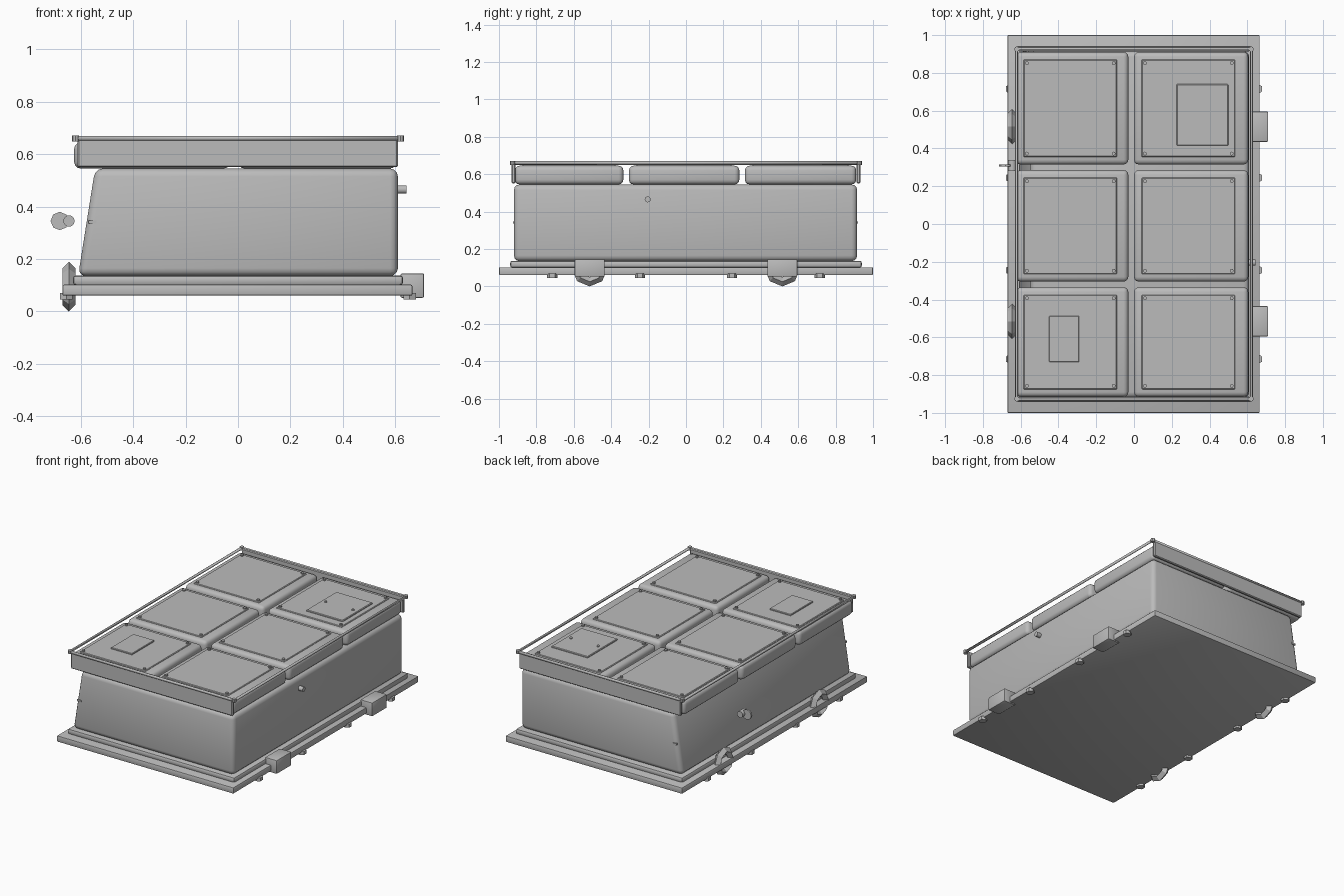
import bpy, bmesh, math
from mathutils import Matrix, Vector

cube = bpy.data.objects.get("Cube")
if cube:
    bpy.data.objects.remove(cube, do_unlink=True)

GREY = (0.5, 0.5, 0.5, 1)
grey = bpy.data.materials.new("plain grey")
grey.use_nodes = True
grey.diffuse_color = GREY
grey.node_tree.nodes["Principled BSDF"].inputs["Base Color"].default_value = GREY


def finish(name, bm, smooth=True):
    """Turn a bmesh into a named grey object."""
    bmesh.ops.recalc_face_normals(bm, faces=bm.faces)
    mesh = bpy.data.meshes.new(name)
    bm.to_mesh(mesh)
    bm.free()
    mesh.materials.append(grey)
    obj = bpy.data.objects.new(name, mesh)
    bpy.context.collection.objects.link(obj)
    if smooth:
        bpy.ops.object.select_all(action='DESELECT')
        obj.select_set(True)
        bpy.context.view_layer.objects.active = obj
        bpy.ops.object.shade_smooth_by_angle(angle=math.radians(35))
    return obj


def box(name, x, y, z, bevel=0.0, segments=2, lean=0.0):
    """Box from (min, max) ranges; lean moves the top of the -x side inwards."""
    bm = bmesh.new()
    bmesh.ops.create_cube(bm, size=1)
    for v in bm.verts:
        slant = lean if v.co.x < 0 and v.co.z > 0 else 0
        v.co = Vector([r[0] if c < 0 else r[1] for c, r in zip(v.co, (x, y, z))])
        v.co.x += slant
    if bevel:
        bmesh.ops.bevel(bm, geom=bm.edges[:], offset=bevel, segments=segments,
                        profile=0.5, affect='EDGES', clamp_overlap=True)
    return finish(name, bm)


def prism(name, loc, radius, depth, axis='Z', sides=8):
    """Regular prism centred on loc and lying along one axis."""
    turn = {'X': Matrix.Rotation(math.pi / 2, 4, 'Y'),
            'Y': Matrix.Rotation(math.pi / 2, 4, 'X'),
            'Z': Matrix.Identity(4)}[axis]
    bm = bmesh.new()
    bmesh.ops.create_cone(bm, cap_ends=True, segments=sides, radius1=radius,
                          radius2=radius, depth=depth,
                          matrix=Matrix.Translation(loc) @ turn)
    return finish(name, bm, sides > 8)


# Base plate, raised step and main body with one slanted side
box("base_plate", (-0.67, 0.665), (-1, 1), (0.06, 0.102), 0.006)
box("base_step", (-0.63, 0.63), (-0.94, 0.94), (0.1, 0.137), 0.012)
box("main_body", (-0.61, 0.61), (-0.92, 0.915), (0.135, 0.545), 0.03, 3, 0.065)

# Cushion-like roof panels, each with a raised sheet and four screws
columns = ((-0.625, -0.03), (0.0, 0.605))
rows = ((-0.915, -0.335), (-0.305, 0.285), (0.315, 0.91))
for i, x in enumerate(columns):
    for y in rows:
        box("roof_panel", x, y, (0.545, 0.645), 0.025, 3)
        left = -0.585 if i == 0 else 0.04
        sheet_x = (left, left + 0.495)
        sheet_y = (y[0] + 0.04, y[1] - 0.04)
        box("panel_sheet", sheet_x, sheet_y, (0.64, 0.651), 0.004, 1)
        for sx in (sheet_x[0] + 0.018, sheet_x[1] - 0.018):
            for sy in (sheet_y[0] + 0.018, sheet_y[1] - 0.018):
                prism("panel_screw", (sx, sy, 0.653), 0.01, 0.014, sides=10)

# Access hatches
box("large_hatch", (0.225, 0.5), (0.415, 0.74), (0.645, 0.66), 0.004, 1)
for x in (0.26, 0.465):
    prism("hatch_screw", (x, 0.577, 0.661), 0.009, 0.012, sides=10)
box("small_hatch", (-0.45, -0.29), (-0.73, -0.487), (0.645, 0.66), 0.003, 1)

# End boards and the thin rail around the roof
for side in (-1, 1):
    edges = sorted((side * 0.912, side * 0.932))
    box("end_board", (-0.612, 0.61), edges, (0.55, 0.665), 0.005, 1)
rail = bpy.data.curves.new("roof_rail", 'CURVE')
rail.dimensions = '3D'
rail.bevel_depth = 0.01
rail.bevel_resolution = 2
spline = rail.splines.new('POLY')
spline.points.add(3)
for point, (sx, sy) in zip(spline.points, ((-1, -1), (1, -1), (1, 1), (-1, 1))):
    point.co = (sx * 0.622, sy * 0.928, 0.66, 1)
    prism("rail_corner", (sx * 0.62, sy * 0.926, 0.66), 0.014, 0.022)
spline.use_cyclic_u = True
rail.materials.append(grey)
bpy.context.collection.objects.link(bpy.data.objects.new("roof_rail", rail))

# Hinge blocks on one side, lifting rings on the other
for y in (-0.515, 0.515):
    box("hinge_block", (0.62, 0.71), (y - 0.08, y + 0.08), (0.052, 0.145), 0.006)
    bpy.ops.mesh.primitive_torus_add(
        major_segments=8, minor_segments=4, major_radius=0.07, minor_radius=0.025,
        location=(-0.645, y, 0.095), rotation=(0, math.pi / 2, 0))
    ring = bpy.context.object
    ring.name = "lifting_ring"
    ring.data.materials.append(grey)

# Hexagonal bolts under the base edges
for x in (-0.655, 0.655):
    for y in (-0.715, -0.245, 0.245, 0.715):
        prism("base_bolt", (x, y, 0.058), 0.027, 0.024, sides=6)

# Turning knob, side plug and small corner pegs
prism("knob_disc", (-0.68, 0.31, 0.345), 0.035, 0.012, 'Y')
prism("knob_shaft", (-0.645, 0.31, 0.345), 0.022, 0.06, 'Y', 12)
prism("side_plug", (0.622, -0.205, 0.465), 0.016, 0.04, 'X', 12)
for y in (-0.918, 0.913):
    box("corner_peg", (-0.57, -0.54), (y - 0.006, y + 0.006), (0.335, 0.347))
